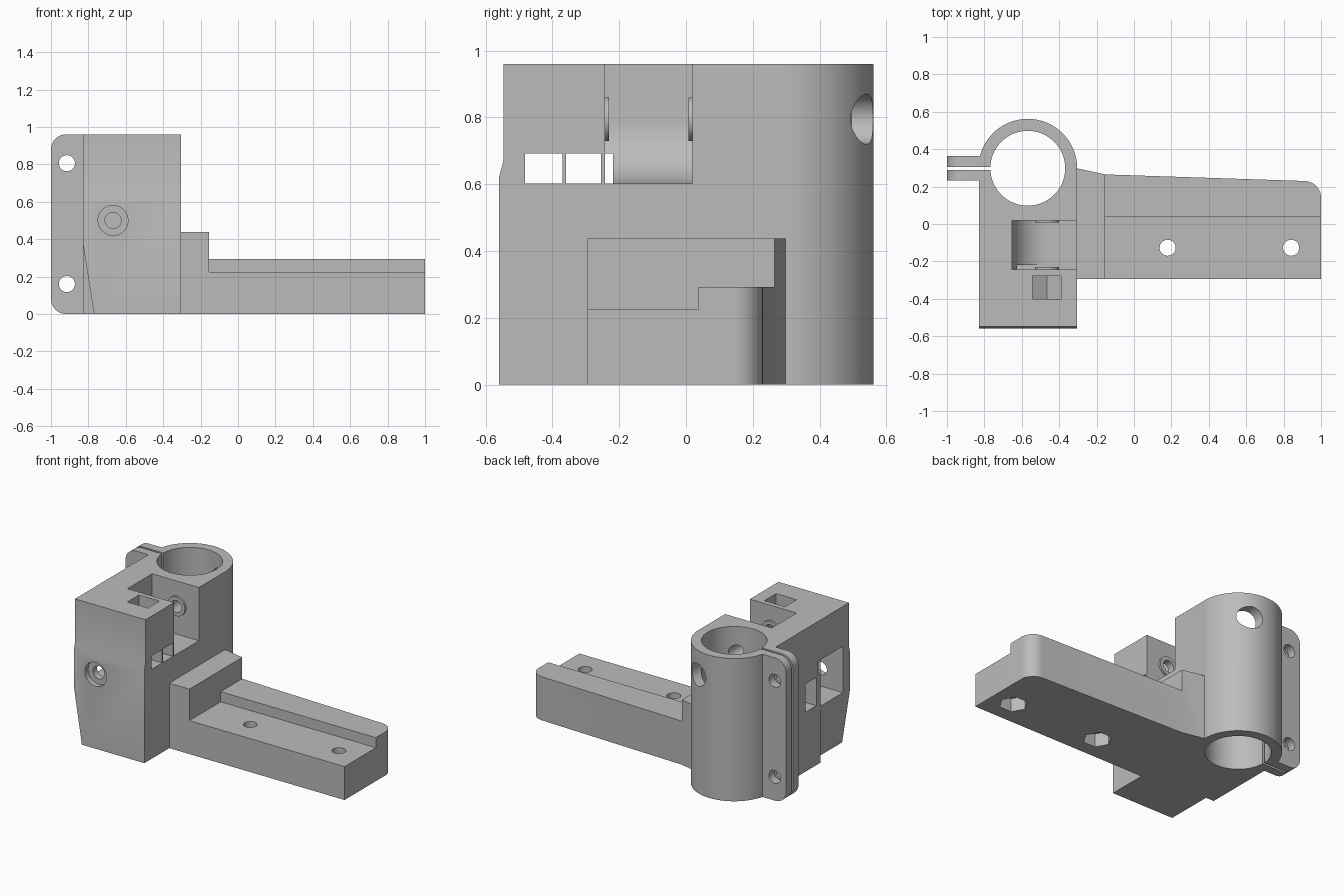
import bpy, bmesh, math
from mathutils import Vector

cube = bpy.data.objects.get("Cube")
if cube:
    bpy.data.objects.remove(cube, do_unlink=True)

grey = bpy.data.materials.new("light grey plastic")
grey.use_nodes = True
grey.diffuse_color = (0.5, 0.5, 0.5, 1)
grey.node_tree.nodes["Principled BSDF"].inputs["Base Color"].default_value = (0.5, 0.5, 0.5, 1)


def prism(name, profile, axis, lo, hi):
    """Extrude a 2D profile along an axis: x uses (y, z), y uses (x, z), z uses (x, y)."""
    place = {"x": lambda a, b, c: (c, a, b),
             "y": lambda a, b, c: (a, c, b),
             "z": lambda a, b, c: (a, b, c)}[axis]
    bm = bmesh.new()
    face = bm.faces.new([bm.verts.new(place(a, b, lo)) for a, b in profile])
    top = bmesh.ops.extrude_face_region(bm, geom=[face])["geom"]
    bmesh.ops.translate(bm, vec=Vector(place(0, 0, hi - lo)),
                        verts=[v for v in top if isinstance(v, bmesh.types.BMVert)])
    bmesh.ops.recalc_face_normals(bm, faces=bm.faces)
    mesh = bpy.data.meshes.new(name)
    bm.to_mesh(mesh)
    bm.free()
    mesh.materials.append(grey)
    obj = bpy.data.objects.new(name, mesh)
    bpy.context.collection.objects.link(obj)
    return obj


def arc(cx, cy, r, start, end, n):
    angles = [math.radians(start + (end - start) * i / n) for i in range(n + 1)]
    return [(cx + r * math.cos(a), cy + r * math.sin(a)) for a in angles]


def rod(name, centre, r, axis, lo, hi, n=48):
    return prism(name, arc(*centre, r, 0, 360, n)[:-1], axis, lo, hi)


def box(name, x, y, z):
    return prism(name, [(x[0], y[0]), (x[1], y[0]), (x[1], y[1]), (x[0], y[1])], "z", *z)


def combine(target, tool, operation):
    mod = target.modifiers.new(operation, "BOOLEAN")
    mod.operation, mod.solver, mod.object = operation, "EXACT", tool
    bpy.context.view_layer.objects.active = target
    bpy.ops.object.modifier_apply(modifier=mod.name)
    bpy.data.objects.remove(tool, do_unlink=True)


L, R, H = -0.83, -0.305, 0.96      # tower sides and height
TUBE = (-0.568, 0.298)
PULLEY = (-0.465, 0.795)
SCREW = (-0.668, 0.5)

# Tower with a slightly stepped front
body = prism("bracket_body", [(-0.56, 0), (0.298, 0), (0.298, H), (-0.547, H),
                              (-0.547, 0.67), (-0.56, 0.62)], "x", L, R)
combine(body, box("rear_corner", (L - 0.1, -0.79), (0.232, 0.5), (-0.1, H + 0.1)), "DIFFERENCE")

# Clamp tube and its rounded flange
flange = (arc(-0.92, 0.08, 0.08, 270, 180, 8) + arc(-0.92, H - 0.08, 0.08, 180, 90, 8)
          + [(-0.7, H), (-0.7, 0)])
solids = [
    rod("clamp_tube", TUBE, 0.264, "z", 0, H, 96),
    prism("clamp_flange", flange, "y", 0.232, 0.364),
]

# Arm: low deck, rear ridge and raised root
rear = [(-0.155, 0.265)]
end = arc(0.91, 0.14, 0.09, 88, 0, 10)
solids += [
    prism("arm_deck", [(-0.4, -0.295), (1, -0.295)] + end[::-1] + rear + [(-0.4, 0.265)], "z", 0, 0.225),
    prism("arm_ridge", [(-0.4, 0.037), (1, 0.037)] + end[::-1] + rear + [(-0.4, 0.265)], "z", 0, 0.293),
    prism("arm_root", [(-0.4, -0.295), (-0.155, -0.295)] + rear + [(R, 0.298), (-0.4, 0.298)], "z", 0, 0.437),
]
for part in solids:
    combine(body, part, "UNION")

cutters = [
    # Clamp bore, slit and screw holes
    rod("bore", TUBE, 0.2, "z", -0.1, 1.1, 96),
    box("slit", (-1.1, -0.7), (0.29, 0.306), (-0.1, 1.1)),
    rod("lower_clamp_hole", (-0.915, 0.16), 0.043, "y", 0.1, 0.5, 32),
    rod("upper_clamp_hole", (-0.915, 0.806), 0.043, "y", 0.1, 0.5, 32),
    # Pulley bay with a rounded inner wall
    prism("pulley_bay", arc(-0.465, 0.79, 0.188, 180, 270, 20)
          + [(-0.2, 0.602), (-0.2, 1.1), (-0.653, 1.1)], "y", -0.243, 0.02),
    # Square nut pocket in the top, with a V floor
    prism("nut_pocket", [(-0.543, 0.75), (-0.465, 0.705), (-0.39, 0.75), (-0.39, 1.1), (-0.543, 1.1)],
          "y", -0.4, -0.277),
    # Side cavity, tensioner nut slot and chamfered lower corner
    box("side_cavity", (-0.9, -0.6), (-0.482, -0.243), (0.38, 0.692)),
    box("tensioner_nut_slot", (-0.9, -0.6), (-0.2, -0.085), (0.4, 0.59)),
    prism("corner_chamfer", [(-0.9, 0.38), (L, 0.38), (-0.77, 0), (-0.77, -0.1), (-0.9, -0.1)],
          "y", -0.7, -0.243),
    # Tensioner screw hole and counterbore
    rod("tensioner_hole", SCREW, 0.043, "y", -0.7, -0.03),
    rod("tensioner_counterbore", SCREW, 0.08, "y", -0.7, -0.525),
    # Screw driver access through the rear of the tube
    rod("access_hole", PULLEY, 0.075, "y", 0.35, 0.7),
]
# Belt channels
for lo, hi in ((-0.482, -0.37), (-0.36, -0.255), (-0.2429, -0.218)):
    cutters.append(box("belt_channel", (-0.9, -0.2), (lo, hi), (0.602, 0.692)))
# Arm bolts with hexagonal nut recesses underneath
for x in (0.18, 0.84):
    cutters.append(rod("arm_bolt_hole", (x, -0.127), 0.043, "z", -0.1, 0.4, 32))
    cutters.append(rod("arm_nut_recess", (x, -0.127), 0.088, "z", -0.1, 0.09, 6))
for tool in cutters:
    combine(body, tool, "DIFFERENCE")

# Pulley bosses, then the axle bolt hole through them
for lo, hi in ((-0.26, -0.23), (0.007, 0.03)):
    combine(body, rod("pulley_boss", PULLEY, 0.065, "y", lo, hi), "UNION")
combine(body, rod("axle_hole", PULLEY, 0.04, "y", -0.39, 0.25, 32), "DIFFERENCE")

bpy.ops.object.select_all(action="DESELECT")
body.select_set(True)
bpy.context.view_layer.objects.active = body
bpy.ops.object.shade_smooth_by_angle(angle=math.radians(25))
